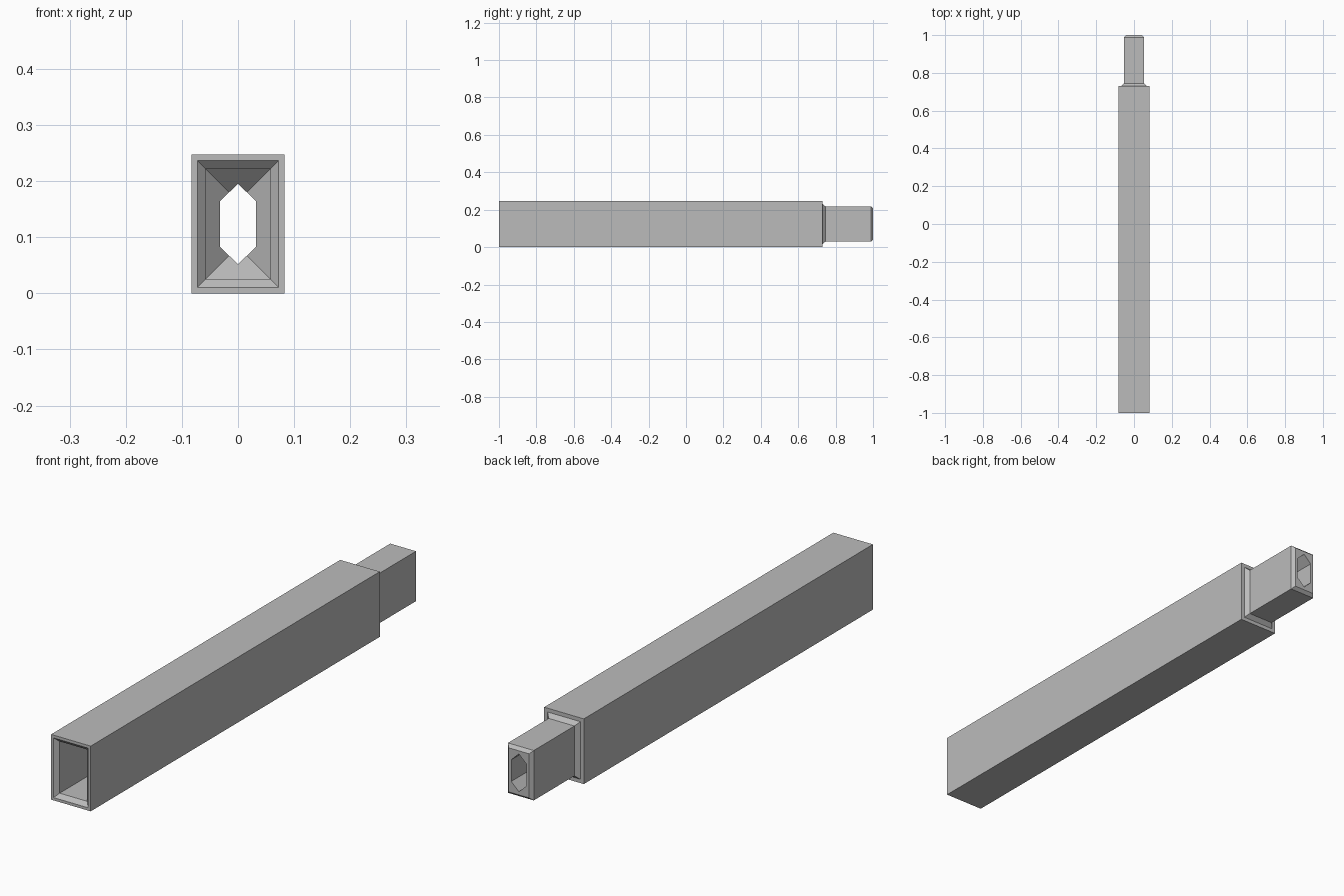
import bpy
import bmesh

cube = bpy.data.objects.get("Cube")
if cube:
    bpy.data.objects.remove(cube)

HALF_W, HALF_H = 0.083, 0.1235
MID_Z = HALF_H


def make_object(name, sections):
    """Skin a chain of matching cross-sections and cap both ends."""
    bm = bmesh.new()
    rings = [[bm.verts.new(p) for p in s] for s in sections]
    n = len(rings[0])
    for a, b in zip(rings, rings[1:]):
        for i in range(n):
            j = (i + 1) % n
            bm.faces.new((a[i], a[j], b[j], b[i]))
    bm.faces.new(rings[0])
    bm.faces.new(rings[-1])
    bmesh.ops.recalc_face_normals(bm, faces=bm.faces)
    mesh = bpy.data.meshes.new(name)
    bm.to_mesh(mesh)
    bm.free()
    obj = bpy.data.objects.new(name, mesh)
    bpy.context.collection.objects.link(obj)
    return obj


def rectangle(inset, y):
    w, h = HALF_W - inset, HALF_H - inset
    return [(sx * w, y, MID_Z + sz * h)
            for sx, sz in ((-1, -1), (1, -1), (1, 1), (-1, 1))]


def hexagon(y):
    w, shoulder, tip = 0.032, 0.041, 0.0715
    return [(x, y, MID_Z + z) for x, z in
            ((0, -tip), (w, -shoulder), (w, shoulder),
             (0, tip), (-w, shoulder), (-w, -shoulder))]


grey = bpy.data.materials.new("grey")
grey.use_nodes = True
colour = (0.5, 0.5, 0.5, 1)
grey.diffuse_color = colour
grey.node_tree.nodes["Principled BSDF"].inputs["Base Color"].default_value = colour

# Funnel, socket, bevelled mouth, body, collar and bevelled tenon in one skin
profile = [
    (0.078, -0.67), (0.0255, -0.7225), (0.0255, -0.985), (0.0105, -1.0),
    (0.0, -1.0), (0.0, 0.73), (0.0145, 0.73), (0.029, 0.745),
    (0.029, 0.988), (0.04, 1.0),
]
beam = make_object("tenon_beam", [rectangle(i, y) for i, y in profile])
beam.data.materials.append(grey)

# Six-sided channel from the funnel through the tenon end
cutter = make_object("channel_cutter", [hexagon(-0.78), hexagon(1.1)])
cutter.hide_render = True
cutter.data.materials.append(grey)
cut = beam.modifiers.new("channel", "BOOLEAN")
cut.operation = "DIFFERENCE"
cut.solver = "EXACT"
cut.object = cutter
bpy.context.view_layer.objects.active = beam
bpy.ops.object.modifier_apply(modifier=cut.name)
bpy.data.objects.remove(cutter)
